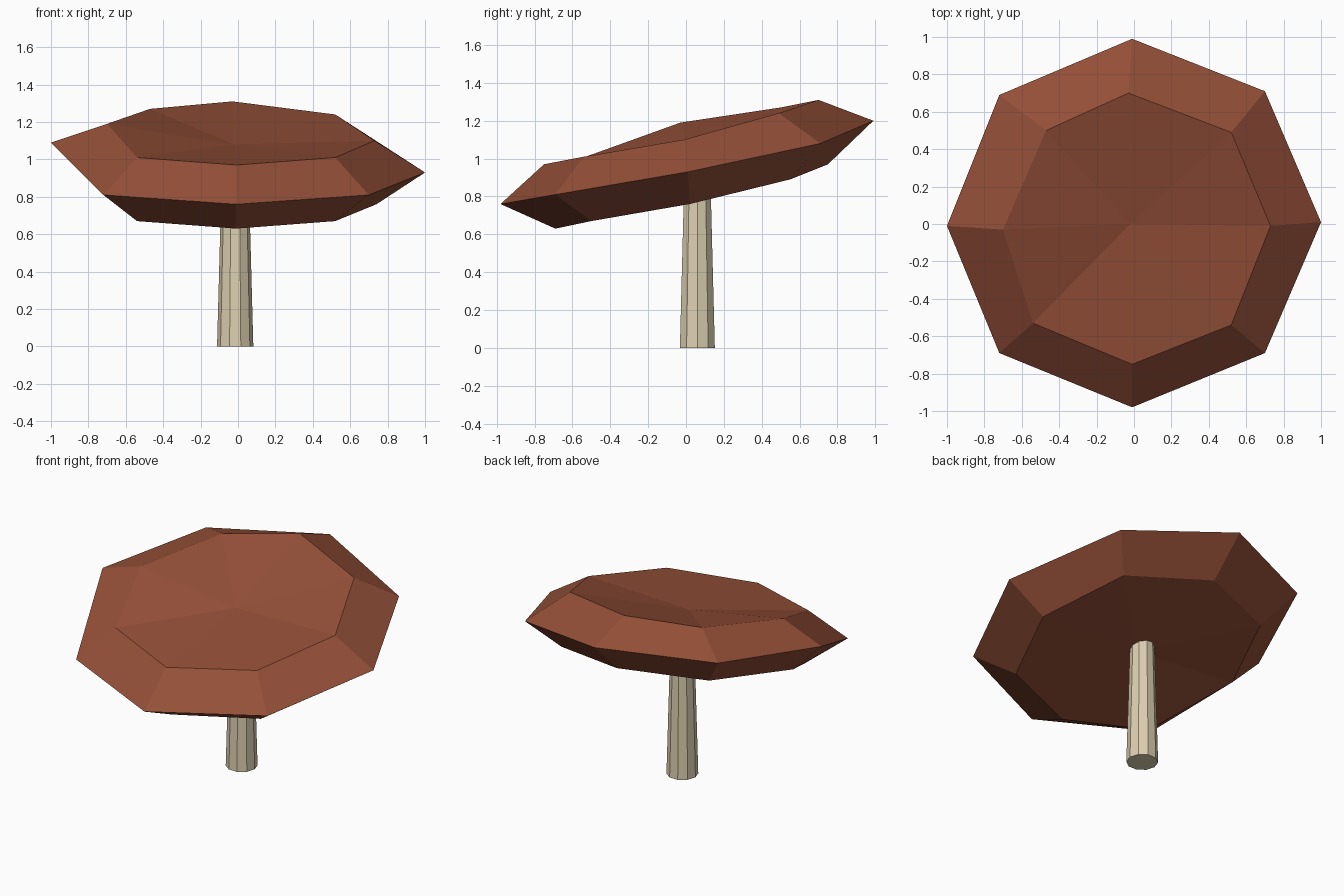
import bpy, bmesh
from math import radians
from mathutils import Matrix

if "Cube" in bpy.data.objects:
    bpy.data.objects.remove(bpy.data.objects["Cube"])


def material(name, color):
    m = bpy.data.materials.new(name)
    m.diffuse_color = (*color, 1)
    m.use_nodes = True
    m.node_tree.nodes["Principled BSDF"].inputs["Base Color"].default_value = m.diffuse_color
    return m


def finish(bm, name, mat):
    bmesh.ops.recalc_face_normals(bm, faces=bm.faces)
    me = bpy.data.meshes.new(name)
    bm.to_mesh(me)
    bm.free()
    me.materials.append(mat)
    ob = bpy.data.objects.new(name, me)
    bpy.context.collection.objects.link(ob)
    return ob


# Cap: three irregular tilted octagon rings, counter-clockwise from the right
lower = [(.74, .02, .76), (.54, .55, .89), (-.01, .75, .97), (-.55, .54, .95),
         (-.79, -.01, .88), (-.54, -.50, .67), (-.01, -.69, .63), (.52, -.50, .67)]
rim = [(1, .01, .93), (.70, .71, 1.08), (-.01, .99, 1.20), (-.72, .69, 1.17),
       (-1, -.01, 1.09), (-.72, -.69, .81), (-.01, -.98, .76), (.70, -.69, .81)]
upper = [(.73, -.01, 1.10), (.52, .49, 1.24), (-.03, .70, 1.31), (-.47, .50, 1.27),
         (-.70, -.03, 1.19), (-.54, -.53, 1.01), (-.01, -.75, .97), (.52, -.54, 1.01)]

bm = bmesh.new()
rings = [[bm.verts.new(p) for p in ring] for ring in (lower, rim, upper)]
bottom = bm.verts.new((-.01, .02, .79))
top = bm.verts.new((-.02, 0, 1.08))
for i in range(8):
    j = (i + 1) % 8
    for a, b in zip(rings, rings[1:]):
        bm.faces.new((a[i], a[j], b[j], b[i]))
    bm.faces.new((rings[2][i], rings[2][j], top))
    bm.faces.new((rings[0][j], rings[0][i], bottom))
finish(bm, "mushroom_cap", material("cap_brown", (.30, .08, .04)))

# Stem: tapered ten-sided column running up inside the cap
bm = bmesh.new()
bmesh.ops.create_cone(bm, cap_ends=True, segments=10, radius1=.097, radius2=.072,
                      depth=.92, matrix=Matrix.Translation((-.015, .06, .46))
                      @ Matrix.Rotation(radians(90), 4, 'Z'))
# Turn the column so that corners lie on the x axis
corner = max((v for v in bm.verts), key=lambda v: v.co.x)
if abs(corner.co.y - .06) > .005:
    bmesh.ops.rotate(bm, verts=bm.verts, cent=(-.015, .06, 0),
                     matrix=Matrix.Rotation(radians(18), 3, 'Z'))
finish(bm, "mushroom_stem", material("stem_cream", (.72, .63, .44)))
